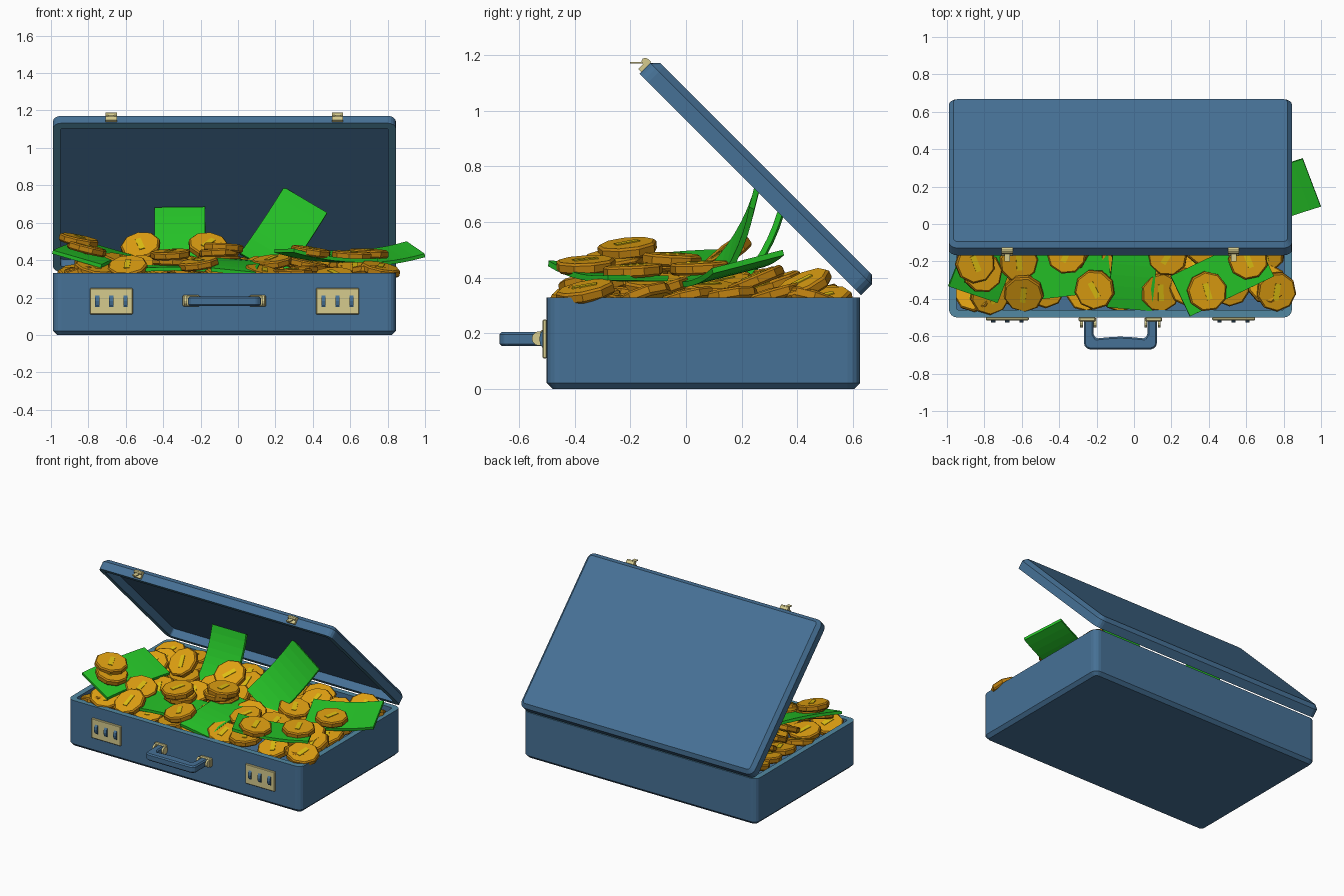
import bpy, bmesh, math, random
from mathutils import Matrix, Vector, Euler

if "Cube" in bpy.data.objects:
    bpy.data.objects.remove(bpy.data.objects["Cube"])

random.seed(4)
CX = -0.0725                      # middle of the case
W, D = 1.835, 1.125


def mat(name, rgb):
    m = bpy.data.materials.new(name)
    m.diffuse_color = (*rgb, 1)
    m.use_nodes = True
    m.node_tree.nodes["Principled BSDF"].inputs["Base Color"].default_value = m.diffuse_color
    return m


BLUE = mat("case_blue", (0.061, 0.165, 0.305))
RIM = mat("rim_teal", (0.085, 0.25, 0.36))
BRASS = mat("pale_brass", (0.67, 0.60, 0.27))
GOLD = mat("coin_gold", (0.74, 0.35, 0.006))
EDGE = mat("coin_edge", (0.50, 0.21, 0.005))
MARK = mat("coin_mark", (0.73, 0.52, 0.006))
GREEN = mat("banknote_green", (0.018, 0.53, 0.02))


def finish(bm, name, *mats, matrix=None):
    bmesh.ops.recalc_face_normals(bm, faces=bm.faces)
    me = bpy.data.meshes.new(name)
    bm.to_mesh(me)
    bm.free()
    for m in mats:
        me.materials.append(m)
    return place(me, name, matrix)


def place(me, name, matrix=None):
    ob = bpy.data.objects.new(name, me)
    bpy.context.collection.objects.link(ob)
    if matrix:
        ob.matrix_world = matrix
    return ob


def box(name, loc, size, m, rx=0, bevel=0):
    bm = bmesh.new()
    bmesh.ops.create_cube(bm, size=1, matrix=Matrix.Diagonal((*size, 1)))
    if bevel:
        bmesh.ops.bevel(bm, geom=bm.edges[:], offset=bevel, segments=1, affect='EDGES')
    return finish(bm, name, m, matrix=Matrix.Translation(loc) @ Matrix.Rotation(rx, 4, 'X'))


def rod_x(name, loc, r, length, m, sides=12):
    bm = bmesh.new()
    bmesh.ops.create_cone(bm, cap_ends=True, segments=sides, radius1=r, radius2=r, depth=length)
    return finish(bm, name, m, matrix=Matrix.Translation(loc) @ Matrix.Rotation(math.pi / 2, 4, 'Y'))


def loft(bm, rings, index):
    """Skin rings of points, cap both ends, index(i) gives the band material."""
    vs = [[bm.verts.new(p) for p in ring] for ring in rings]
    n = len(vs[0])
    for i in range(len(vs) - 1):
        for j in range(n):
            k = (j + 1) % n
            f = bm.faces.new((vs[i][j], vs[i][k], vs[i + 1][k], vs[i + 1][j]))
            f.material_index = index(i)
    bm.faces.new(vs[0])
    bm.faces.new(vs[-1])


def rounded(inset, z, r=0.045, seg=4):
    rr = max(r - inset, 0.015)
    pts = []
    for q, (sx, sy) in enumerate(((1, 1), (-1, 1), (-1, -1), (1, -1))):
        for s in range(seg + 1):
            a = (q + s / seg) * math.pi / 2
            pts.append((sx * (W / 2 - inset - rr) + rr * math.cos(a),
                        sy * (D / 2 - inset - rr) + rr * math.sin(a), z))
    return pts


def tray(name, h, floor, chamfer, matrix):
    bm = bmesh.new()
    loft(bm, [rounded(chamfer, 0), rounded(0, chamfer), rounded(0, h),
              rounded(0.04, h), rounded(0.04, floor)], lambda i: 1 if i == 2 else 0)
    return finish(bm, name, BLUE, RIM, matrix=matrix)


# case base and open lid (tilted 45 degrees about the back edge)
tray("case_base", 0.33, 0.25, 0.022, Matrix.Translation((CX, 0.0625, 0)))
u = Vector((0, -1, 1)).normalized()
n = Vector((0, 1, 1)).normalized()
M = Matrix((Vector((1, 0, 0)), u, -n)).transposed().to_4x4()
M.translation = Vector((CX, 0.63, 0.335)) + u * 0.565 + n * 0.08
tray("case_lid", 0.08, 0.025, 0.025, M)

# locks with three dials, and lid latches
for x in (CX - 0.605, CX + 0.605):
    box("lock_plate", (x, -0.507, 0.18), (0.23, 0.016, 0.14), BRASS, bevel=0.004)
    for dx in (-0.075, 0, 0.075):
        rod_x("lock_dial", (x + dx, -0.477, 0.18), 0.05, 0.022, BLUE, 16)
    box("latch_plate", (x, -0.148, 1.162), (0.06, 0.05, 0.016), BRASS, rx=math.pi / 4)
    rod_x("latch_pin", (x, -0.147, 1.177), 0.013, 0.06, BRASS, 8)
    box("latch_tongue", (x, -0.167, 1.172), (0.03, 0.068, 0.006), BRASS)

# carrying handle and its brackets
half = [(0.195, -0.51), (0.195, -0.645), (0.185, -0.662), (0.165, -0.67)]
inner = [(0.145, -0.51), (0.145, -0.59), (0.13, -0.612), (0.07, -0.606)]
outline = (half + [(-x, y) for x, y in reversed(half)] +
           [(-x, y) for x, y in inner] + [(0, -0.602)] + inner[::-1])
bm = bmesh.new()
loft(bm, [[(x + CX, y, z) for x, y in outline] for z in (0.155, 0.205)], lambda i: 0)
handle = finish(bm, "handle", BLUE)
bev = handle.modifiers.new("soft_edges", 'BEVEL')
bev.width, bev.segments = 0.008, 1
for s in (-1, 1):
    box("handle_mount", (CX + s * 0.178, -0.51, 0.182), (0.09, 0.025, 0.062), BRASS, bevel=0.006)
    for dx in (-0.036, 0.036):
        rod_x("handle_bracket", (CX + s * 0.172 + dx, -0.528, 0.182), 0.026, 0.014, BRASS)

# one coin mesh with chamfered rim and a plain bar mark on both faces
R, T, SIDES = 0.108, 0.042, 9
bm = bmesh.new()
loft(bm, [[(r * math.cos(j * math.tau / SIDES), r * math.sin(j * math.tau / SIDES), z)
           for j in range(SIDES)]
          for r, z in ((R * 0.92, -T / 2), (R, -T * 0.3), (R, T * 0.3), (R * 0.92, T / 2))],
     lambda i: 1)
for s in (-1, 1):
    for f in bmesh.ops.create_cube(bm, size=1, matrix=Matrix.Translation((0, 0, s * T / 2))
                                   @ Matrix.Diagonal((0.03, 0.09, 0.008, 1)))["verts"]:
        for face in f.link_faces:
            face.material_index = 2
first = finish(bm, "coin", GOLD, EDGE, MARK)
coin_mesh = first.data
bpy.data.objects.remove(first)


def coin(x, y, z, tx=0.0, ty=0.0):
    rot = Euler((tx, ty, 0)).to_matrix().to_4x4()
    place(coin_mesh, "coin", Matrix.Translation((x, y, z)) @ rot
          @ Matrix.Rotation(random.uniform(-0.6, 0.6), 4, 'Z'))


def banknote(c, along, across, length=0.5, width=0.28, bend=0.04):
    a = Vector(along).normalized()
    b = Vector(across)
    b = (b - a * b.dot(a)).normalized()
    up = a.cross(b)
    rings = []
    for i in range(9):
        t = i / 4 - 1
        p = Vector(c) + a * (t * length / 2) + up * (bend * t * t)
        rings.append([p + b * (sx * width / 2) + up * (sz * 0.01)
                      for sx, sz in ((-1, -1), (1, -1), (1, 1), (-1, 1))])
    bm = bmesh.new()
    loft(bm, rings, lambda i: 0)
    finish(bm, "banknote", GREEN)


# banknotes: two standing at the back, the rest lying across the heap
banknote((0.24, 0.19, 0.53), (0.22, 0.17, 0.33), (1, 0, -0.25), 0.46, 0.27, -0.03)
banknote((-0.31, 0.28, 0.49), (0.0, 0.17, 0.30), (1, 0, 0.05), 0.40, 0.27, -0.03)
banknote((0.73, 0.15, 0.415), (0.94, 0.33, 0.10), (-0.1, 0.27, 0.07), 0.47, 0.28, 0.02)
banknote((-0.775, -0.15, 0.44), (0.34, 0.92, 0.10), (0.27, -0.1, -0.08), 0.49, 0.285, 0.01)
banknote((0.47, -0.28, 0.405), (0.88, 0.42, -0.10), (-0.12, 0.21, 0.0), 0.50, 0.24, 0.02)
banknote((0.0, -0.22, 0.385), (0.1, 1, 0.12), (-1, 0.1, 0.1), 0.48, 0.24, -0.02)
banknote((-0.36, -0.25, 0.36), (1, 0.12, 0.0), (0, 1, 0.05), 0.46, 0.27, -0.01)

# loose layer of coins filling the case, and a second layer on the middle
for i in range(9):
    for j in range(6):
        coin(CX - 0.77 + i * 0.1925 + random.uniform(-0.025, 0.025),
             -0.34 + j * 0.162 + random.uniform(-0.03, 0.03),
             0.315 + random.uniform(-0.01, 0.02),
             random.uniform(-0.3, 0.35), random.uniform(-0.3, 0.3))
for i in range(7):
    for j in range(3):
        coin(CX - 0.66 + i * 0.22 + random.uniform(-0.04, 0.04),
             -0.08 + j * 0.18 + random.uniform(-0.04, 0.04),
             0.37 + random.uniform(-0.02, 0.02),
             random.uniform(-0.1, 0.5), random.uniform(-0.3, 0.3))

# coins lying on top, in stacks and leaning
for c in ((-0.85, -0.21, 0.505, 0.1, 0.2), (-0.81, -0.26, 0.46, 0.05, 0.25),
          (-0.52, 0.13, 0.47, 0.7, -0.2), (-0.16, 0.14, 0.475, 0.6, 0.1),
          (-0.09, -0.04, 0.405, 0.05, 0.05), (-0.10, -0.06, 0.44, 0, -0.05),
          (-0.08, -0.05, 0.465, -0.05, 0.06), (-0.36, -0.16, 0.43, 0.1, -0.05),
          (-0.35, -0.15, 0.39, 0, 0.05), (-0.21, -0.35, 0.38, 0.15, -0.15),
          (0.39, -0.36, 0.445, 0.05, 0.15), (0.61, -0.19, 0.425, 0.05, 0.05),
          (0.70, 0.05, 0.435, 0.05, 0.05), (-0.59, -0.37, 0.36, 0.5, -0.1),
          (-0.62, -0.20, 0.39, 0.2, 0.25), (0.18, -0.17, 0.39, 0.2, -0.1),
          (0.76, -0.36, 0.35, 0.2, 0.2), (-0.77, -0.38, 0.35, 0.3, 0.2),
          (0.70, 0.42, 0.37, 0.4, 0.3)):
    coin(*c)
